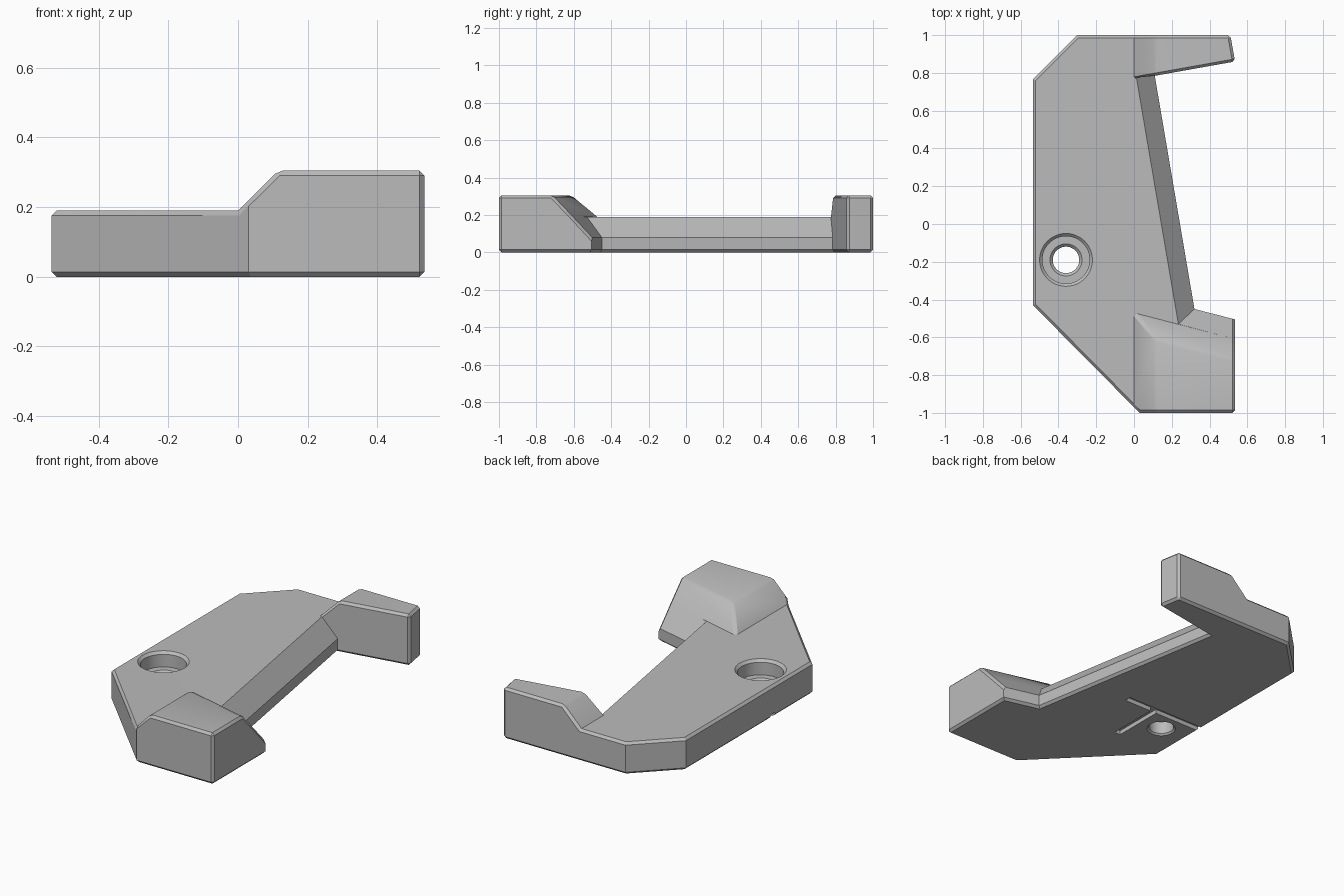
import bpy, bmesh, math

old = bpy.data.objects.get("Cube")
if old:
    bpy.data.objects.remove(old, do_unlink=True)

grey = bpy.data.materials.new("plain_grey")
grey.use_nodes = True
colour = (0.5, 0.5, 0.5, 1)
grey.diffuse_color = colour
grey.node_tree.nodes["Principled BSDF"].inputs["Base Color"].default_value = colour


def loft(name, rings, helper=True):
    """Closed solid through rings of 3D points with equal counts."""
    bm = bmesh.new()
    loops = [[bm.verts.new(p) for p in ring] for ring in rings]
    n = len(loops[0])
    for a, b in zip(loops, loops[1:]):
        for i in range(n):
            j = (i + 1) % n
            bm.faces.new((a[i], a[j], b[j], b[i]))
    bm.faces.new(loops[0][::-1])
    bm.faces.new(loops[-1])
    bmesh.ops.recalc_face_normals(bm, faces=bm.faces)
    mesh = bpy.data.meshes.new(name)
    bm.to_mesh(mesh)
    bm.free()
    mesh.materials.append(grey)
    ob = bpy.data.objects.new(name, mesh)
    bpy.context.collection.objects.link(ob)
    ob.hide_render = helper
    return ob


def flat(points, z):
    return [(x, y, z) for x, y in points]


def combine(target, tool, operation):
    """Apply a boolean and discard the tool."""
    mod = target.modifiers.new("cut", "BOOLEAN")
    mod.operation, mod.solver, mod.object = operation, "EXACT", tool
    bpy.context.view_layer.update()
    done = target.evaluated_get(bpy.context.evaluated_depsgraph_get())
    mesh = bpy.data.meshes.new_from_object(done)
    target.modifiers.clear()
    target.data = mesh
    bpy.data.objects.remove(tool, do_unlink=True)


# Stepped side profile, trimmed to the plan outline
step = [(-1, 0), (1, 0), (1, .305), (.115, .305), (0, .19), (-1, .19)]
body = loft("bracket_body", [[(x, y, z) for x, z in step] for y in (-2, 2)], False)
plan = [(-.535, .765), (-.3, 1), (.51, 1), (.535, .86),
        (.535, -1), (.03, -1), (-.535, -.43)]
combine(body, loft("outline", [flat(plan, -.5), flat(plan, 1)]), "INTERSECT")


# Mouth between the arms: upright below, sloped above
def rear(x):
    return .765 + .178 * x


def mouth(t):
    x = .11 - .096 * t
    return [(x, rear(x)), (.32 - .085 * t, -.45 - .08 * t),
            (1, -.624 - .102 * t), (1, rear(1))]


def above(k):
    return [(x, -.47 - k - .256 * x) for x in (-.3, 1)] + [(x, rear(x)) for x in (1, -.3)]


combine(body, loft("upper_gap", [flat(above(0), .19), flat(above(.2), .4)]), "DIFFERENCE")
combine(body, loft("mouth", [flat(mouth(0), -.1), flat(mouth(0), .08),
                             flat(mouth(1.1), .201)]), "DIFFERENCE")

# Chamfer the rims, the arm ridges and the upright arm corners
bm = bmesh.new()
bm.from_mesh(body.data)
bmesh.ops.remove_doubles(bm, verts=bm.verts, dist=.0005)
bmesh.ops.dissolve_limit(bm, angle_limit=.02, verts=bm.verts, edges=bm.edges)
bm.normal_update()
chosen = []
for e in bm.edges:
    if len(e.link_faces) != 2 or e.calc_face_angle_signed() < .3:
        continue
    low, high = sorted(abs(f.normal.z) for f in e.link_faces)
    mid = (e.verts[0].co + e.verts[1].co) / 2
    rim = low < .1 and high > .6 and abs(mid.z - .08) > .02
    ridge = low > .6 and mid.z > .2
    corner = high < .1 and mid.x > .45 and abs(mid.y) > .7
    if rim or ridge or corner:
        chosen.append(e)
bmesh.ops.bevel(bm, geom=chosen, offset=.014, segments=1, affect="EDGES",
                profile=.5, clamp_overlap=False)
bm.to_mesh(body.data)
bm.free()

# Counterbored screw hole
bore = [(-.02, .1), (0, .08), (.01, .07), (.085, .07), (.1, .085),
        (.1, .125), (.175, .125), (.19, .14), (.21, .16)]
turns = [i * math.tau / 48 for i in range(48)]
combine(body, loft("screw_hole", [[(-.36 + r * math.cos(a), -.19 + r * math.sin(a), z)
                                   for a in turns] for z, r in bore]), "DIFFERENCE")


# Shallow grooves in the underside
def groove(name, x0, x1, y0, y1):
    pts = [(x0, y0), (x1, y0), (x1, y1), (x0, y1)]
    combine(body, loft(name, [flat(pts, -.05), flat(pts, .025)]), "DIFFERENCE")


groove("long_groove", -.6, 0, -.075, -.035)
groove("cross_groove", -.225, -.185, -.39, -.05)

bpy.ops.object.select_all(action="DESELECT")
body.select_set(True)
bpy.context.view_layer.objects.active = body
bpy.ops.object.shade_smooth_by_angle(angle=math.radians(28))
